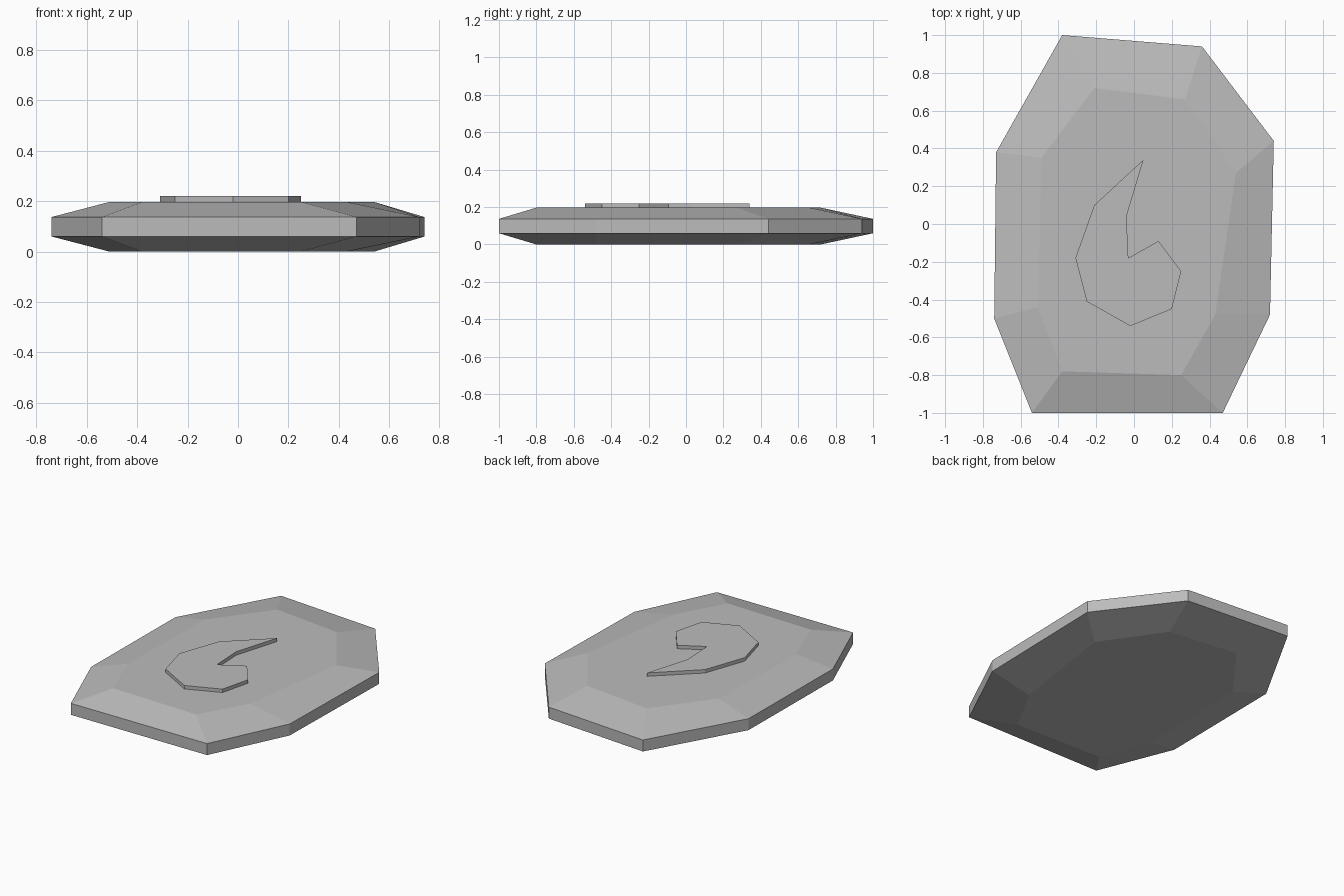
import bpy
import bmesh

if "Cube" in bpy.data.objects:
    bpy.data.objects.remove(bpy.data.objects["Cube"], do_unlink=True)


def make_material(name, colour):
    material = bpy.data.materials.new(name)
    material.use_nodes = True
    material.diffuse_color = colour
    shader = next(n for n in material.node_tree.nodes if n.type == "BSDF_PRINCIPLED")
    shader.inputs["Base Color"].default_value = colour
    return material


def loft(name, layers, material):
    """Join stacked outlines, given as (outline, height), into a closed solid."""
    bm = bmesh.new()
    rings = [[bm.verts.new((x, y, z)) for x, y in outline] for outline, z in layers]
    for lower, upper in zip(rings, rings[1:]):
        count = len(lower)
        for i in range(count):
            j = (i + 1) % count
            bm.faces.new((lower[i], lower[j], upper[j], upper[i]))
    bm.faces.new(rings[0])
    bm.faces.new(rings[-1])
    bmesh.ops.recalc_face_normals(bm, faces=bm.faces[:])
    mesh = bpy.data.meshes.new(name)
    bm.to_mesh(mesh)
    bm.free()
    mesh.materials.append(material)
    obj = bpy.data.objects.new(name, mesh)
    bpy.context.collection.objects.link(obj)
    return obj


stone_grey = make_material("stone grey", (0.5, 0.5, 0.5, 1))

# Irregular eight-sided rim and the smaller flat faces it slopes to
rim = [(-0.38, 1), (-0.73, 0.38), (-0.74, -0.5), (-0.54, -1),
       (0.47, -1), (0.72, -0.48), (0.74, 0.44), (0.36, 0.94)]
flat = [(-0.21, 0.72), (-0.49, 0.35), (-0.51, -0.44), (-0.38, -0.78),
        (0.25, -0.8), (0.43, -0.48), (0.54, 0.27), (0.27, 0.66)]

# Stone slab, bevelled alike above and below
slab_height, rim_height = 0.197, 0.06
loft("stone_slab",
     [(flat, 0), (rim, rim_height), (rim, slab_height - rim_height), (flat, slab_height)],
     stone_grey)

# Raised curl on the top, sunk slightly into the slab
curl = [(0.05, 0.34), (-0.21, 0.1), (-0.31, -0.18), (-0.25, -0.41), (-0.02, -0.54),
        (0.2, -0.45), (0.25, -0.25), (0.13, -0.09), (-0.03, -0.18), (-0.04, 0.04)]
loft("raised_curl", [(curl, slab_height - 0.02), (curl, 0.22)], stone_grey)
